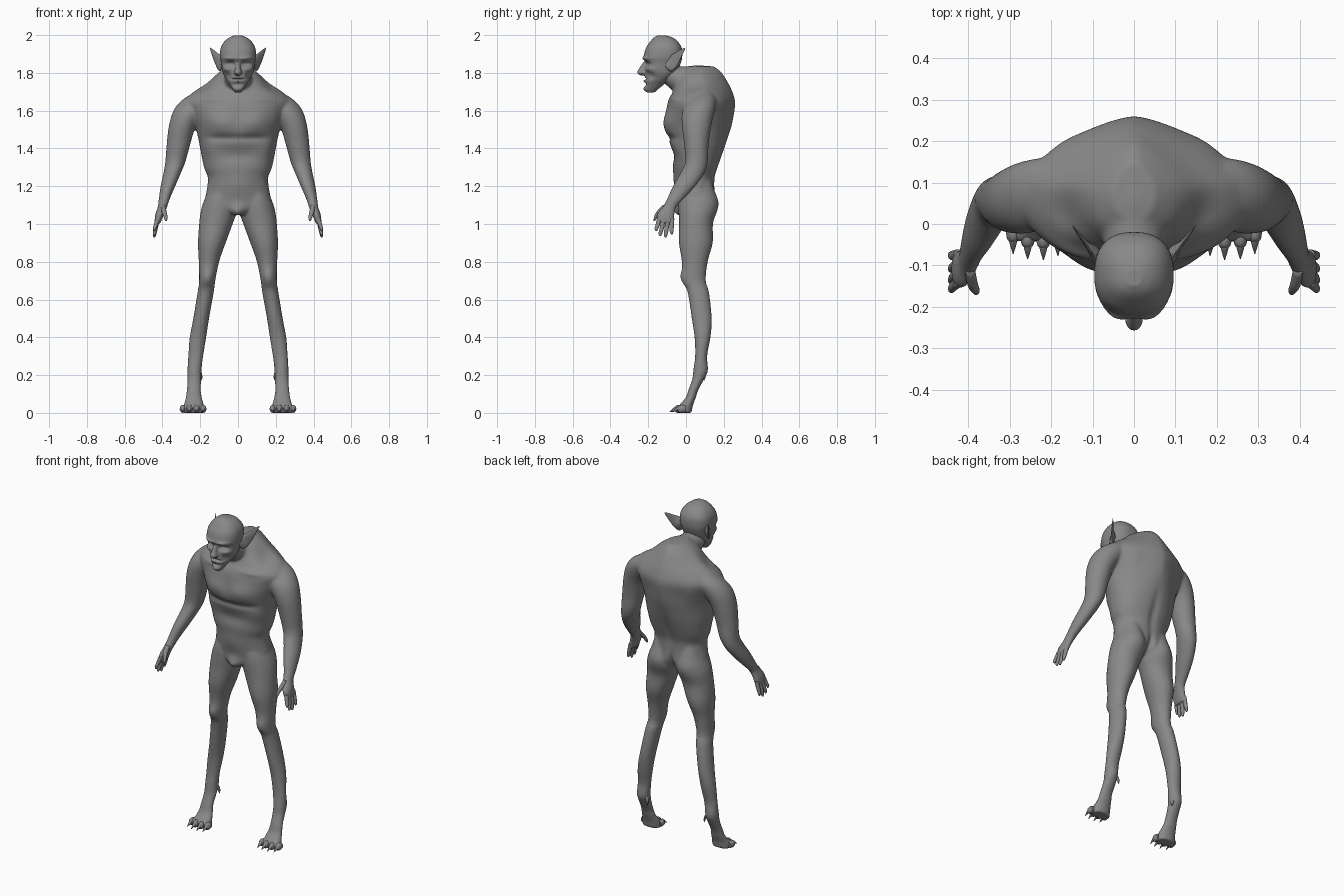
import bpy, bmesh, math
from mathutils import Vector

skin = bpy.data.materials.new("grey_skin")
skin.diffuse_color = (0.25, 0.25, 0.25, 1)


def spline(p0, p1, p2, p3, t):
    return [0.5 * (2 * b + (c - a) * t + (2 * a - 5 * b + 4 * c - d) * t * t
                   + (3 * b - a - 3 * c + d) * t ** 3) for a, b, c, d in zip(p0, p1, p2, p3)]


def loft(bm, rings, axis="z", side=1, n=24, power=2.0, steps=4, back=None):
    """Skin oval rings given as (position, x0, x1, v0, v1); v is y for axis z, z for axis y.
    back(position) may give another squareness for the rear half."""
    path = []
    for i in range(len(rings) - 1):
        quad = [rings[min(max(i + k, 0), len(rings) - 1)] for k in (-1, 0, 1, 2)]
        path += [spline(*quad, s / steps) for s in range(steps)]
    path.append(rings[-1])
    loops = []
    for t, x0, x1, v0, v1 in path:
        loop = []
        for k in range(n):
            a = math.tau * k / n
            c, s = math.cos(a), math.sin(a)
            e = 2 / (back(t) if back and s > 0 else power)
            x = side * ((x0 + x1) / 2 + (x1 - x0) / 2 * math.copysign(abs(c) ** e, c))
            v = (v0 + v1) / 2 + (v1 - v0) / 2 * math.copysign(abs(s) ** e, s)
            loop.append(bm.verts.new((x, v, t) if axis == "z" else (x, t, v)))
        loops.append(loop)
    faces = [bm.faces.new((p[k], p[(k + 1) % n], q[(k + 1) % n], q[k]))
             for p, q in zip(loops, loops[1:]) for k in range(n)]
    faces += [bm.faces.new(loops[0]), bm.faces.new(loops[-1])]
    bmesh.ops.recalc_face_normals(bm, faces=faces)


def make(name, bm, voxel=0, smooth=0, brushes=()):
    """Turn a bmesh into an object, optionally fused by remeshing and then sculpted."""
    me = bpy.data.meshes.new(name)
    bm.to_mesh(me)
    bm.free()
    ob = bpy.data.objects.new(name, me)
    bpy.context.collection.objects.link(ob)
    bpy.ops.object.select_all(action="DESELECT")
    ob.select_set(True)
    bpy.context.view_layer.objects.active = ob
    if voxel:
        m = ob.modifiers.new("fuse", "REMESH")
        m.mode, m.voxel_size = "VOXEL", voxel
        m = ob.modifiers.new("soften", "SMOOTH")
        m.factor, m.iterations = 0.5, smooth
        for mod in list(ob.modifiers):
            bpy.ops.object.modifier_apply(modifier=mod.name)
    for centre, radius, push in brushes:
        for s in ((1, -1) if centre[0] else (1,)):
            c, p = Vector((centre[0] * s, *centre[1:])), Vector((push[0] * s, *push[1:]))
            for v in ob.data.vertices:
                d = sum(((v.co[i] - c[i]) / radius[i]) ** 2 for i in range(3))
                if d < 6:
                    v.co += p * math.exp(-d)
    ob.data.materials.clear()
    ob.data.materials.append(skin)
    bpy.ops.object.shade_smooth_by_angle(angle=math.radians(60))
    return ob


def ridge(z):
    """Rear squareness: rounded at the waist, ridged along the upper back."""
    return 2.15 - 0.7 * min(max((z - 1.32) / 0.25, 0), 1)


# Body: torso, neck, arms and legs fused into one skin
body = bmesh.new()
loft(body, [(1.05, -.03, .03, -.035, .05), (1.08, -.11, .11, -.045, .12), (1.12, -.17, .17, -.045, .15),
            (1.20, -.162, .162, -.055, .152), (1.25, -.16, .16, -.062, .155), (1.30, -.18, .18, -.07, .17),
            (1.40, -.20, .20, -.08, .205), (1.46, -.212, .212, -.10, .224), (1.52, -.228, .228, -.113, .242),
            (1.60, -.265, .265, -.105, .257), (1.65, -.28, .28, -.095, .26), (1.70, -.235, .235, -.07, .246),
            (1.75, -.165, .165, -.05, .222), (1.80, -.105, .105, -.03, .19), (1.835, -.05, .05, .01, .15)],
     n=64, power=2.15, back=ridge)
loft(body, [(.14, -.06, .06, 1.68, 1.835), (.06, -.08, .08, 1.67, 1.84), (0, -.078, .078, 1.68, 1.835),
            (-.06, -.07, .07, 1.70, 1.84), (-.12, -.06, .06, 1.75, 1.86)], axis="y")
for s in (1, -1):
    loft(body, [(1.695, .15, .235, .045, .14), (1.655, .13, .298, .008, .158), (1.60, .165, .342, -.02, .152),
                (1.52, .222, .366, -.022, .134), (1.42, .253, .378, -.01, .12), (1.33, .278, .385, -.005, .115),
                (1.27, .302, .395, -.03, .098), (1.20, .332, .41, -.07, .05), (1.13, .362, .42, -.102, -.015),
                (1.09, .375, .425, -.125, -.05), (1.05, .392, .438, -.155, -.06), (1.0, .413, .443, -.155, -.062)],
         side=s)
    loft(body, [(1.24, .04, .14, .01, .13), (1.17, .02, .162, -.03, .153), (1.12, .006, .182, -.04, .166),
                (1.07, .004, .197, -.04, .163), (1.0, .028, .206, -.037, .143), (.9, .065, .212, -.038, .142),
                (.8, .10, .208, -.022, .115),
                (.7, .12, .206, -.018, .105), (.64, .128, .214, .008, .122), (.5, .153, .237, .03, .137),
                (.4, .168, .256, .045, .13), (.3, .184, .264, .048, .112), (.225, .193, .268, .038, .117),
                (.18, .194, .268, .033, .097), (.12, .196, .272, .012, .065), (.08, .19, .278, -.002, .052),
                (.04, .18, .288, -.035, .037), (.0, .178, .294, -.045, .03)], side=s)
    loft(body, [(.025, .198, .272, 0, .06), (-.015, .178, .298, 0, .05), (-.042, .17, .304, .002, .036)],
         axis="y", side=s, power=2.6)
make("body", body, .0075, 7, [
    ((.10, -.11, 1.54), (.08, .08, .055), (0, -.014, 0)),      # chest muscles
    ((0, -.12, 1.55), (.03, .06, .07), (0, .006, 0)),          # breastbone groove
    ((.09, -.09, 1.455), (.10, .06, .02), (0, .012, 0)),       # crease under chest
    ((0, -.08, 1.36), (.11, .06, .04), (0, .012, 0)),          # hollow under ribs
    ((.15, -.04, 1.40), (.05, .07, .05), (.006, -.008, 0)),    # rib flare
    ((0, -.06, 1.20), (.08, .06, .06), (0, -.008, 0)),         # belly
    ((0, .17, 1.30), (.025, .09, .14), (0, -.010, 0)),         # spine groove
    ((0, .16, 1.10), (.016, .08, .055), (0, -.025, 0)),        # seat cleft
    ((.085, .16, 1.11), (.06, .06, .05), (0, .006, 0)),        # seat
    ((.17, .18, 1.58), (.05, .07, .08), (0, .010, 0)),         # shoulder blades
    ((.15, .03, 1.72), (.06, .05, .06), (0, 0, -.020)),        # collar hollow
    ((.15, -.07, 1.665), (.09, .04, .016), (0, -.008, 0)),     # collar bones
    ((.16, -.02, .72), (.04, .04, .035), (0, -.010, 0)),       # knees
    ((0, -.045, 1.08), (.03, .05, .03), (0, -.016, -.012)),    # groin
])

# Head with sculpted face
head = bmesh.new()
loft(head, [(1.697, -.018, .018, -.205, -.165), (1.715, -.031, .031, -.216, -.145), (1.74, -.046, .046, -.218, -.115),
            (1.77, -.067, .067, -.218, -.075), (1.80, -.081, .081, -.218, -.05), (1.85, -.089, .089, -.218, -.028),
            (1.885, -.096, .096, -.224, -.02), (1.93, -.092, .092, -.213, -.022), (1.965, -.073, .073, -.19, -.042),
            (1.987, -.047, .047, -.17, -.07), (1.999, -.018, .018, -.15, -.11)], n=40, power=2.4)
loft(head, [(1.786, -.008, .008, -.24, -.2), (1.80, -.022, .022, -.258, -.2), (1.825, -.014, .014, -.248, -.2),
            (1.86, -.012, .012, -.228, -.2)], n=16)
make("head", head, .0038, 3, [
    ((.042, -.215, 1.846), (.027, .04, .014), (0, .020, 0)),    # eye sockets
    ((.042, -.215, 1.844), (.013, .04, .007), (0, -.008, 0)),   # eyeballs
    ((.045, -.215, 1.876), (.04, .04, .010), (0, -.012, .001)), # brow
    ((0, -.22, 1.868), (.016, .04, .010), (0, .006, -.006)),    # frown
    ((.06, -.19, 1.82), (.025, .04, .014), (.004, -.007, 0)),   # cheekbones
    ((.06, -.19, 1.785), (.022, .05, .022), (-.007, .010, 0)),  # hollow cheeks
    ((0, -.22, 1.768), (.034, .04, .004), (0, .012, 0)),        # mouth line
    ((0, -.22, 1.757), (.028, .04, .007), (0, -.008, 0)),       # lower lip
    ((0, -.22, 1.738), (.03, .04, .008), (0, .007, 0)),         # dip above chin
    ((0, -.215, 1.712), (.025, .04, .014), (0, -.010, 0)),      # chin
])

# Paired small parts
for s, tag in ((1, "left"), (-1, "right")):
    bm = bmesh.new()
    loft(bm, [(-.11, .082, .09, 1.83, 1.86), (-.08, .083, .109, 1.808, 1.893), (-.05, .106, .122, 1.835, 1.91),
              (-.025, .128, .138, 1.883, 1.925), (-.004, .147, .149, 1.928, 1.934)], axis="y", side=s, n=16)
    make(tag + "_ear", bm, brushes=[((.09, -.075, 1.86), (.03, .03, .03), (-.004, .012, 0))])

    # Fingers: root y, middle y, tip y, tip height
    bm = bmesh.new()
    for a, b, c, z in ((-.141, -.151, -.157, .962), (-.118, -.128, -.136, .937),
                       (-.095, -.103, -.108, .929), (-.074, -.076, -.076, .945)):
        m = (1.02 + z) / 2
        loft(bm, [(1.03, .413, .437, a - .013, a + .013), (m, .425, .447, b - .012, b + .012),
                  (z + .012, .434, .450, c - .010, c + .010), (z, .439, .446, c - .004, c + .004)], side=s, n=10)
    loft(bm, [(1.10, .385, .41, -.125, -.09), (1.065, .378, .404, -.157, -.125),
              (1.035, .373, .393, -.170, -.15), (1.017, .376, .386, -.172, -.163)], side=s, n=10)
    make(tag + "_fingers", bm)

    # Toes with pointed claws
    toes, claws = bmesh.new(), bmesh.new()
    for x, y in ((.184, -.040), (.219, -.050), (.257, -.048), (.292, -.035)):
        loft(toes, [(y + .035, x - .013, x + .013, .004, .036), (y + .015, x - .017, x + .017, 0, .043),
                    (y - .002, x - .014, x + .014, .002, .039), (y - .009, x - .007, x + .007, .012, .03)],
             axis="y", side=s, n=12)
        loft(claws, [(y + .004, x - .012, x + .012, .012, .037), (y - .014, x - .008, x + .008, .010, .028),
                     (y - .037, x - .001, x + .001, .004, .007)], axis="y", side=s, n=8)
    loft(claws, [(.22, .194, .214, .07, .102), (.195, .189, .202, .085, .105), (.172, .190, .192, .095, .098)],
         side=s, n=8)  # heel spur
    make(tag + "_toes", toes)
    make(tag + "_claws", claws)
